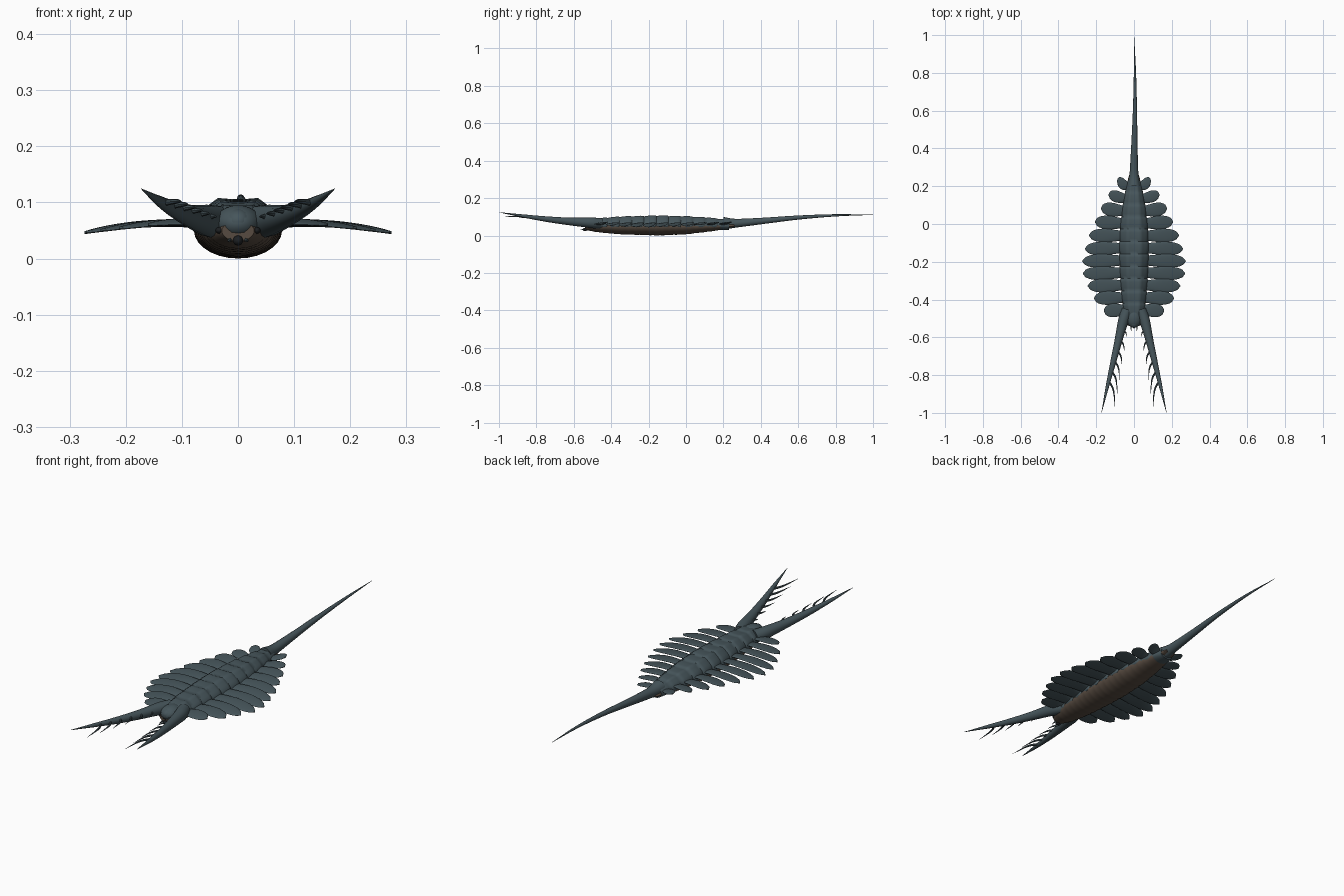
import bpy, math
from mathutils import Vector

if "Cube" in bpy.data.objects:
    bpy.data.objects.remove(bpy.data.objects["Cube"])


def material(name, col):
    m = bpy.data.materials.new(name)
    m.diffuse_color = (*col, 1)
    m.use_nodes = True
    m.node_tree.nodes["Principled BSDF"].inputs["Base Color"].default_value = m.diffuse_color
    return m


SKIN = material("slate_skin", (0.062, 0.092, 0.105))
BELLY = material("brown_belly", (0.095, 0.07, 0.052))
DARK = material("dark_parts", (0.012, 0.014, 0.016))


def interp(pts, y):
    for (a, va), (b, vb) in zip(pts, pts[1:]):
        if y <= b:
            return va + (vb - va) * max(0, (y - a) / (b - a))
    return pts[-1][1]


def loft(name, rings, mat, mirror=False, angle=40):
    """Skin a list of equal closed rings and cap both ends."""
    n = len(rings[0])
    verts = [p for r in rings for p in r]
    faces = [(i * n + j, i * n + (j + 1) % n, (i + 1) * n + (j + 1) % n, (i + 1) * n + j)
             for i in range(len(rings) - 1) for j in range(n)]
    faces += [tuple(range(n))[::-1], tuple(range(len(verts) - n, len(verts)))]
    me = bpy.data.meshes.new(name)
    me.from_pydata(verts, [], faces)
    ob = bpy.data.objects.new(name, me)
    bpy.context.collection.objects.link(ob)
    import bmesh
    bm = bmesh.new()
    bm.from_mesh(me)
    bmesh.ops.recalc_face_normals(bm, faces=bm.faces)
    bm.to_mesh(me)
    bm.free()
    me.shade_smooth()
    me.set_sharp_from_angle(angle=math.radians(angle))
    me.materials.append(mat)
    if mirror:
        ob.modifiers.new("Mirror", "MIRROR")
    return ob


def tube(name, pts, radii, mat, mirror=False, n=12, sub=5):
    """Tapered tube through smooth path points."""
    P = [Vector(p) for p in pts]
    P = [2 * P[0] - P[1]] + P + [2 * P[-1] - P[-2]]
    path, rad = [], []
    for i in range(1, len(P) - 2):
        a, b, c, d = P[i - 1:i + 3]
        for k in range(sub + (i == len(P) - 3)):
            t = k / sub
            path.append(0.5 * (2 * b + (c - a) * t + (2 * a - 5 * b + 4 * c - d) * t * t
                               + (3 * b - a - 3 * c + d) * t ** 3))
            rad.append(radii[i - 1] + (radii[min(i, len(radii) - 1)] - radii[i - 1]) * t)
    rings = []
    for i, p in enumerate(path):
        tan = (path[min(i + 1, len(path) - 1)] - path[max(i - 1, 0)]).normalized()
        u = tan.cross(Vector((0, 0, 1))).normalized()
        v = u.cross(tan)
        rings.append([p + rad[i] * (u * math.cos(q) + v * math.sin(q))
                      for q in (2 * math.pi * j / n for j in range(n))])
    return loft(name, rings, mat, mirror)


def ball(name, loc, scale, mat):
    bpy.ops.mesh.primitive_uv_sphere_add(segments=20, ring_count=12, radius=1, location=loc)
    ob = bpy.context.object
    ob.name, ob.scale = name, scale
    bpy.ops.object.shade_smooth()
    ob.data.materials.append(mat)
    return ob


# Body outline along y: half width, back height, belly height
WID = [(-0.54, 0.03), (-0.49, 0.052), (-0.4, 0.066), (-0.25, 0.077), (-0.12, 0.08),
       (0.0, 0.074), (0.1, 0.061), (0.2, 0.042), (0.27, 0.024)]
TOP = [(-0.54, 0.082), (-0.48, 0.095), (-0.35, 0.106), (-0.15, 0.112), (0.0, 0.108),
       (0.12, 0.1), (0.2, 0.09), (0.27, 0.08)]
BOT = [(-0.54, 0.03), (-0.48, 0.018), (-0.35, 0.006), (-0.15, 0.0), (0.0, 0.006),
       (0.15, 0.024), (0.27, 0.048)]
STEP = 0.0655

# Ringed back: overlapping plates with a pair of raised lobes
rings = []
y = -0.487
for s in range(11):
    for f, g in ((0.02, 0.93), (0.25, 0.98), (0.5, 1.0), (0.75, 1.01), (0.96, 0.99)):
        yy = y + f * STEP
        w, top = interp(WID, yy), interp(TOP, yy)
        ring = []
        for j in range(40):
            a = 2 * math.pi * j / 40
            c, sn = math.cos(a), math.sin(a)
            x = w * g * c
            if sn > 0:
                lobe = math.exp(-((abs(x) / w - 0.45) / 0.17) ** 2)
                z = 0.052 + (top - 0.052) * sn ** 0.9 * (0.9 * g + 0.13 * lobe * g)
            else:
                z = 0.052 + 0.022 * sn
            ring.append((x, yy, z))
        rings.append(ring)
    y += STEP
loft("ringed_back", rings, SKIN, angle=50)

# Brown belly with fine rings
rings = []
for i in range(67):
    yy = -0.54 + 0.8 * i / 66
    w, b = interp(WID, yy), interp(BOT, yy)
    g = 0.985 if i % 3 else 0.96
    rings.append([(w * g * math.cos(a), yy,
                   0.05 + (math.sin(a) * ((0.05 - b) * (g + 0.015) if math.sin(a) < 0 else 0.015)))
                  for a in (2 * math.pi * j / 28 for j in range(28))])
loft("belly", rings, BELLY)

# Side flaps: (tip x) from front to back
TIPS = [0.16, 0.212, 0.245, 0.271, 0.274, 0.26, 0.238, 0.207, 0.175, 0.135, 0.09]
for i, tip in enumerate(TIPS):
    yc = -0.455 + STEP * i
    x0 = interp(WID, yc) * 0.75
    sweep = -0.004 + 0.03 * max(0, (i - 5) / 5)
    rings = []
    for k in range(15):
        t = k / 14
        chord = 0.036 * (0.7 + 0.3 * min(1, t * 2.2)) * math.sqrt(max(0.004, 1 - max(0, (t - 0.55) / 0.45) ** 2.2))
        if i > 8:
            chord *= 0.88
        th = 0.0065 * (1 - 0.6 * t)
        x = x0 + (tip - x0) * t
        zc = 0.06 + 0.02 * t - 0.034 * t * t * (tip / 0.274)
        ring = []
        for j in range(16):
            a = 2 * math.pi * j / 16
            c = math.cos(a)
            ring.append((x, yc + sweep * t + chord * c,
                         zc + th * math.sin(a) + 0.12 * chord * c))
        rings.append(ring)
    loft(f"side_flap_{i + 1}", rings, SKIN, mirror=True)

# Tail spine
tube("tail_spine", [(0, 0.2, 0.065), (0, 0.27, 0.066), (0.002, 0.42, 0.079), (0.005, 0.6, 0.096),
                    (0.005, 0.8, 0.108), (0, 1.0, 0.111)],
     [0.034, 0.023, 0.0165, 0.011, 0.006, 0.0006], SKIN, n=16)

# Head, snout, mouth and eyes
ball("head", (0, -0.495, 0.063), (0.042, 0.055, 0.032), SKIN)
ball("snout", (0, -0.52, 0.066), (0.026, 0.03, 0.023), SKIN)
ball("mouth", (0, -0.541, 0.032), (0.009, 0.012, 0.009), DARK)
for sx in (-1, 1):
    ball("eye", (sx * 0.033, -0.527, 0.05), (0.007, 0.01, 0.006), DARK)
    tube("mouth_spine", [(sx * 0.013, -0.53, 0.034), (sx * 0.016, -0.55, 0.032), (sx * 0.014, -0.566, 0.03)],
         [0.004, 0.003, 0.0004], SKIN, n=6, sub=3)

# Grasping front arms
ARM = [(0.035, -0.455, 0.064), (0.056, -0.51, 0.068), (0.083, -0.62, 0.075), (0.112, -0.74, 0.087),
       (0.141, -0.86, 0.103), (0.172, -1.0, 0.124)]
tube("front_arm", ARM, [0.03, 0.028, 0.0205, 0.015, 0.009, 0.0006], SKIN, mirror=True, n=16)

# Curved inner spines on the arms
for i in range(6):
    f = i / 5
    y = -0.56 - 0.27 * f
    x = 0.068 + 0.066 * f
    z = 0.072 + 0.027 * f
    L = 0.035 + 0.115 * f
    dx = 0.03 + 0.004 * f
    tube(f"arm_spine_{i + 1}", [(x, y, z), (x - dx * 0.75, y - L * 0.35, z + 0.003), (x - dx, y - L, z + 0.002)],
         [0.006, 0.0042, 0.0004], SKIN, mirror=True, n=8, sub=4)
